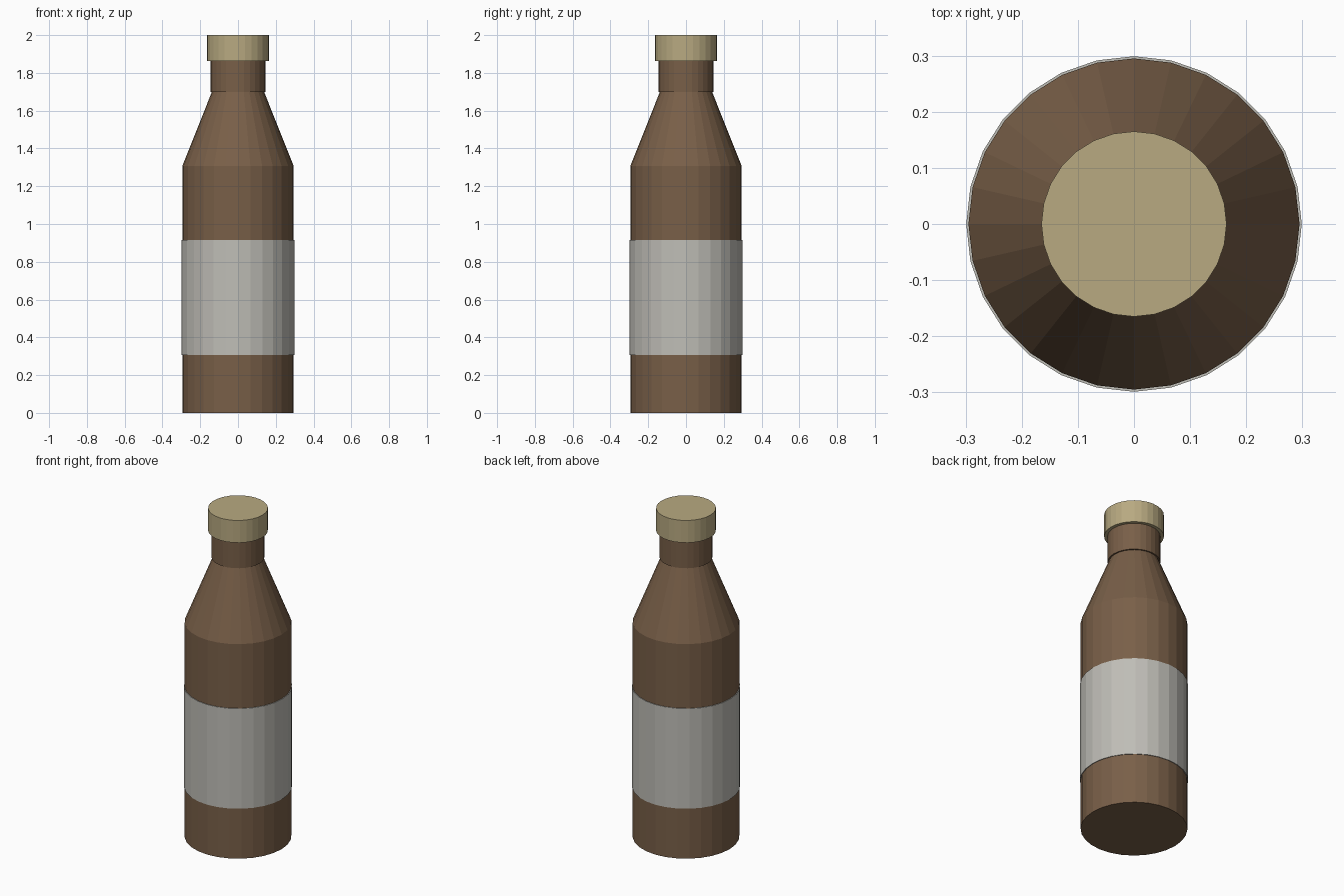
import bpy

if "Cube" in bpy.data.objects:
    bpy.data.objects.remove(bpy.data.objects["Cube"])

SIDES = 28


def material(name, rgb):
    mat = bpy.data.materials.new(name)
    mat.diffuse_color = (*rgb, 1)
    mat.use_nodes = True
    mat.node_tree.nodes["Principled BSDF"].inputs["Base Color"].default_value = mat.diffuse_color
    return mat


def section(name, z0, z1, r0, r1, mat):
    """Flat-shaded, capped round section between two heights."""
    bpy.ops.mesh.primitive_cone_add(
        vertices=SIDES, radius1=r0, radius2=r1, depth=z1 - z0,
        location=(0, 0, (z0 + z1) / 2))
    obj = bpy.context.object
    obj.name = name
    obj.data.materials.append(mat)
    return obj


glass = material("brown_glass", (0.19, 0.115, 0.065))
paper = material("label_paper", (0.52, 0.51, 0.47))
metal = material("cap_metal", (0.48, 0.40, 0.22))

# Bottle: straight body, tapering shoulder, slightly wider neck
section("body", 0.0, 1.307, 0.295, 0.295, glass)
section("shoulder", 1.307, 1.70, 0.295, 0.138, glass)
section("neck", 1.70, 1.864, 0.146, 0.146, glass)

# Wrapped label and cap
section("label", 0.306, 0.916, 0.299, 0.299, paper)
section("cap", 1.864, 2.0, 0.165, 0.165, metal)
